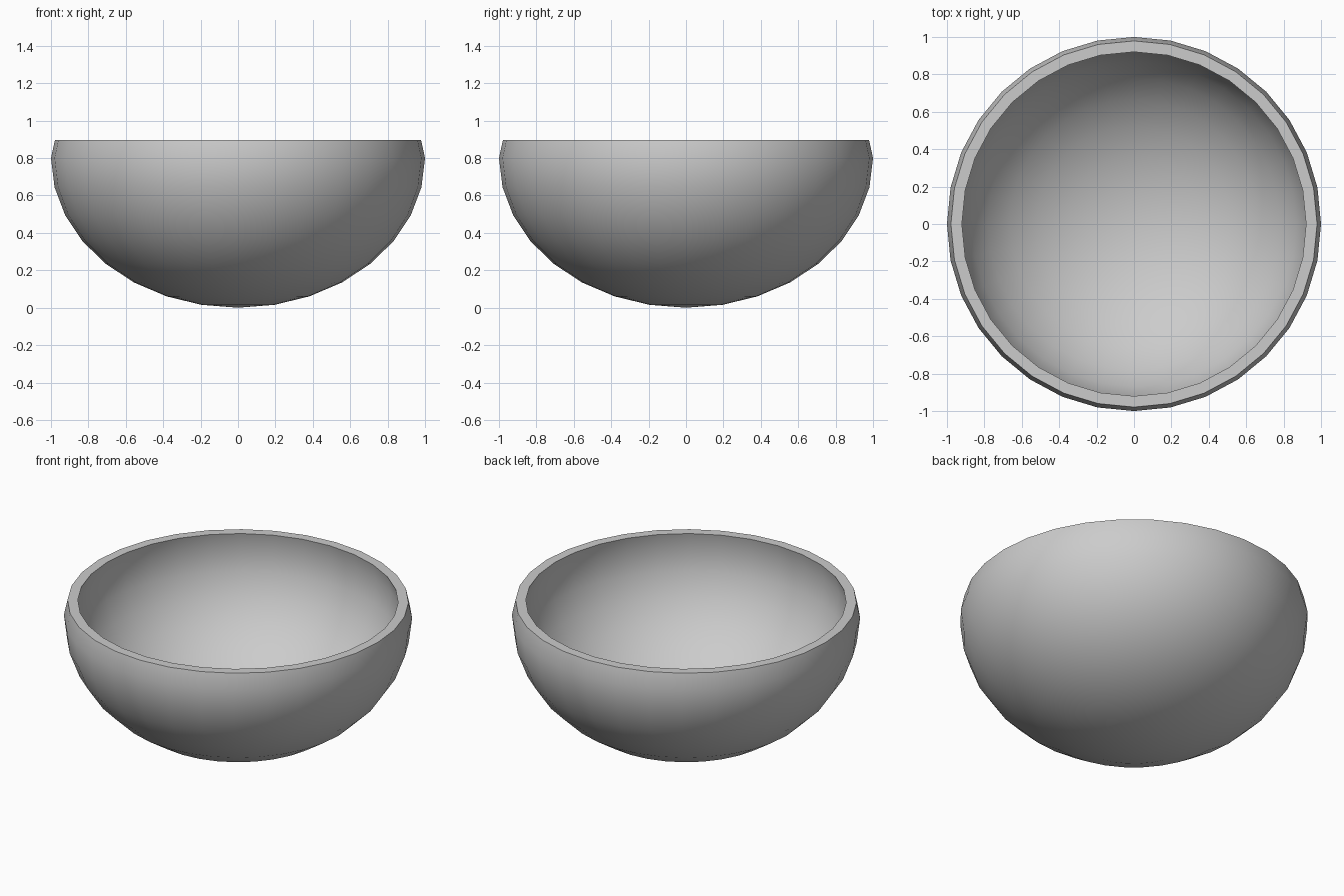
import bpy, math

if "Cube" in bpy.data.objects:
    bpy.data.objects.remove(bpy.data.objects["Cube"])

SEGMENTS = 32
STEP = math.pi / 16
CENTRE_Z, RIM_Z = 0.8, 0.896


def shell_profile(rx, rz, rim_r):
    """Lower half of a squashed sphere (pole excluded), ending at the rim."""
    pts = [(rx * math.sin(i * STEP), CENTRE_Z - rz * math.cos(i * STEP))
           for i in range(1, 9)]
    return pts + [(rim_r, RIM_Z)]


# Closed wall: up the outside, over the flat rim, down the inside
outer = shell_profile(1.0, 0.8, 0.979)
inner = shell_profile(0.94, 0.74, 0.92)
profile = outer + inner[::-1]

verts, faces = [], []
for r, z in profile:
    for s in range(SEGMENTS):
        a = 2 * math.pi * s / SEGMENTS
        verts.append((r * math.cos(a), r * math.sin(a), z))
for ring in range(len(profile) - 1):
    for s in range(SEGMENTS):
        t = (s + 1) % SEGMENTS
        lo, hi = ring * SEGMENTS, (ring + 1) * SEGMENTS
        faces.append((lo + s, lo + t, hi + t, hi + s))

# Poles of the outer and inner surfaces
bottom, floor = len(verts), len(verts) + 1
verts += [(0, 0, 0), (0, 0, CENTRE_Z - 0.74)]
last = (len(profile) - 1) * SEGMENTS
for s in range(SEGMENTS):
    t = (s + 1) % SEGMENTS
    faces.append((bottom, t, s))
    faces.append((floor, last + s, last + t))

# Bowl
mesh = bpy.data.meshes.new("bowl")
mesh.from_pydata(verts, [], faces)
mesh.update()
bowl = bpy.data.objects.new("bowl", mesh)
bpy.context.collection.objects.link(bowl)
bpy.context.view_layer.objects.active = bowl
bowl.select_set(True)
bpy.ops.object.shade_smooth_by_angle(angle=math.radians(40))
